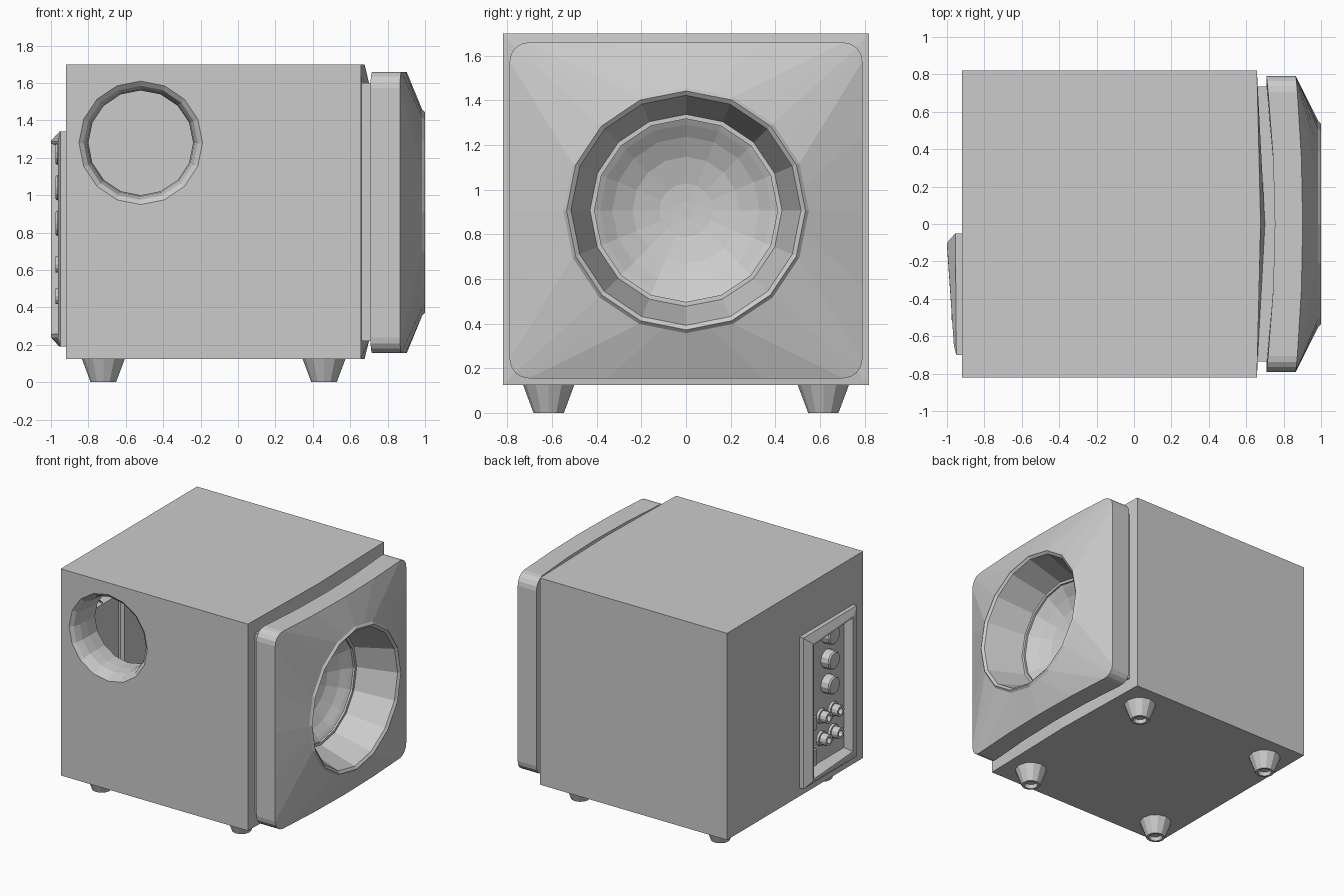
import bpy, bmesh, math
from mathutils import Vector

if "Cube" in bpy.data.objects:
    bpy.data.objects.remove(bpy.data.objects["Cube"])

grey = bpy.data.materials.new("light_grey")
grey.diffuse_color = (0.6, 0.6, 0.6, 1)
grey.use_nodes = True
grey.node_tree.nodes["Principled BSDF"].inputs["Base Color"].default_value = grey.diffuse_color


def finish(bm, name):
    bmesh.ops.recalc_face_normals(bm, faces=bm.faces[:])
    me = bpy.data.meshes.new(name)
    bm.to_mesh(me)
    bm.free()
    me.materials.append(grey)
    ob = bpy.data.objects.new(name, me)
    bpy.context.collection.objects.link(ob)
    return ob


def loft(bm, rings, cap_start=False, cap_end=False):
    """Skin a list of closed point rings with quads."""
    vs = [[bm.verts.new(p) for p in r] for r in rings]
    for a, b in zip(vs, vs[1:]):
        n = len(a)
        for i in range(n):
            bm.faces.new((a[i], a[(i + 1) % n], b[(i + 1) % n], b[i]))
    if cap_start:
        bm.faces.new(vs[0])
    if cap_end:
        bm.faces.new(vs[-1])


def cut_hole(bm, normal, pts):
    """Replace the biggest face along an axis direction by one with a hole."""
    bm.normal_update()
    n = Vector(normal)
    face = max((f for f in bm.faces if abs(f.normal.dot(n)) > 0.99
                and f.calc_center_median().dot(n) > 0.5), key=lambda f: f.calc_area())
    edges = list(face.edges)
    bmesh.ops.delete(bm, geom=[face], context='FACES_ONLY')
    vs = [bm.verts.new(p) for p in pts]
    edges += [bm.edges.new((vs[i], vs[i - 1])) for i in range(len(vs))]
    bmesh.ops.triangle_fill(bm, use_beauty=True, edges=edges, normal=n)


def turned(name, origin, axis, profile, sides=12, cap_start=False, cap_end=True):
    """Lathe a (radius, distance along axis) profile."""
    axis, origin = Vector(axis), Vector(origin)
    u = Vector((0, 0, 1)) if abs(axis.z) < 0.5 else Vector((1, 0, 0))
    w = axis.cross(u)
    rings = [[origin + axis * d + r * (u * math.cos(t) + w * math.sin(t))
              for t in (2 * math.pi * i / sides for i in range(sides))]
             for r, d in profile]
    bm = bmesh.new()
    loft(bm, rings, cap_start, cap_end)
    return finish(bm, name)


# Cabinet with slightly bowed front and a neck behind the baffle
def cab_ring(x, bow, hw, z0, z1):
    yz = ((-hw, z0), (0, z0), (hw, z0), (hw, z1), (0, z1), (-hw, z1))
    return [(x + (bow if y == 0 else 0), y, z) for y, z in yz]


bm = bmesh.new()
loft(bm, [cab_ring(-0.92, 0, 0.82, 0.125, 1.70),
          cab_ring(0.655, 0, 0.82, 0.125, 1.70),
          cab_ring(0.657, 0.02, 0.82, 0.125, 1.70),
          cab_ring(0.66, 0.04, 0.735, 0.22, 1.60),
          cab_ring(0.72, 0.045, 0.735, 0.22, 1.60)], cap_start=True)
PX, PZ = -0.52, 1.28
cut_hole(bm, (0, -1, 0), [(PX + 0.33 * math.sin(2 * math.pi * i / 16), -0.82,
                           PZ + 0.33 * math.cos(2 * math.pi * i / 16)) for i in range(16)])
cut_hole(bm, (-1, 0, 0), [(-0.92, -0.70, 0.19), (-0.92, -0.05, 0.19),
                          (-0.92, -0.05, 1.34), (-0.92, -0.70, 1.34)])
finish(bm, "cabinet")

# Flared port in the side
turned("port_tube", (PX, -0.82, PZ), (0, 1, 0),
       [(0.33, 0), (0.305, 0.02), (0.287, 0.07), (0.28, 0.14), (0.28, 0.24)], 16, cap_end=False)


# Front baffle: rounded rectangle blending into a round horn
CZ = 0.907


def rounded(x, bow, hy, hz, r):
    pts = []
    for q in range(4):
        a, b = (hy, hz) if q % 2 == 0 else (hz, hy)
        quad = [(a, 0), (a, (b - r) / 2)]
        quad += [(a - r + r * math.cos(t), b - r + r * math.sin(t))
                 for t in (math.pi / 8 * k for k in range(5))]
        quad += [((a - r) / 2, b)]
        for y, z in quad:
            for _ in range(q):
                y, z = -z, y
            pts.append((x + bow * (1 - (y / hy) ** 2), y, CZ + z))
    return pts


def circle(r, x):
    pts = []
    for k in range(32):
        t = math.pi * k / 16
        rr = r if k % 2 == 0 else r * math.cos(math.pi / 16)
        pts.append((x, rr * math.cos(t), CZ + rr * math.sin(t)))
    return pts


bm = bmesh.new()
loft(bm, [rounded(0.71, 0.045, 0.70, 0.66, 0.06),
          rounded(0.708, 0.045, 0.79, 0.752, 0.085),
          rounded(0.866, 0.036, 0.79, 0.752, 0.085),
          circle(0.55, 0.985), circle(0.535, 1.0), circle(0.515, 0.985),
          circle(0.43, 0.70)])
finish(bm, "front_baffle")

# Driver: surround ring, groove and concave cone
turned("driver_cone", (0, 0, CZ), (1, 0, 0),
       [(0.43, 0.70), (0.41, 0.70), (0.41, 0.685), (0.385, 0.67), (0.33, 0.63),
        (0.24, 0.585), (0.12, 0.555), (0.04, 0.55)], 16)

# Feet with a recessed underside
for fx in (-0.72, 0.46):
    for fy in (-0.615, 0.615):
        turned("foot", (fx, fy, 0), (0, 0, 1),
               [(0.045, 0.03), (0.05, 0), (0.068, 0), (0.115, 0.126)], 12, True, True)


# Amplifier panel: sloped frame around a sunken plate
def amp_ring(inset, x_right, x_left):
    y0, y1, z0, z1 = -0.70 + inset, -0.05 - inset, 0.19 + inset, 1.34 - inset
    return [(x_right, y0, z0), (x_left, y1, z0), (x_left, y1, z1), (x_right, y0, z1)]


bm = bmesh.new()
loft(bm, [amp_ring(0, -0.92, -0.92), amp_ring(0, -0.95, -0.955),
          amp_ring(0.05, -0.963, -1.0), amp_ring(0.065, -0.963, -1.0),
          amp_ring(0.09, -0.905, -0.905)], cap_end=True)
finish(bm, "amplifier_panel")

# Control knobs
for kz in (1.23, 1.04, 0.85):
    turned("knob", (-0.905, -0.40, kz), (-1, 0, 0),
           [(0.07, 0), (0.068, 0.06), (0.06, 0.07)], 12)

# Signal jacks, 2 x 2
for jy in (-0.47, -0.33):
    for jz in (0.63, 0.46):
        turned("jack", (-0.905, jy, jz), (-1, 0, 0),
               [(0.055, 0), (0.055, 0.02), (0.042, 0.02), (0.042, 0.072),
                (0.024, 0.072), (0.024, 0.03)], 12)

# Switch and power socket
for name, z, h in (("switch", 0.62, 0.05), ("power_socket", 0.36, 0.06)):
    bm = bmesh.new()
    bmesh.ops.create_cube(bm, size=1)
    for v in bm.verts:
        v.co = (-0.92 + v.co.x * 0.04, -0.20 + v.co.y * 0.07, z + v.co.z * 2 * h)
    finish(bm, name)
